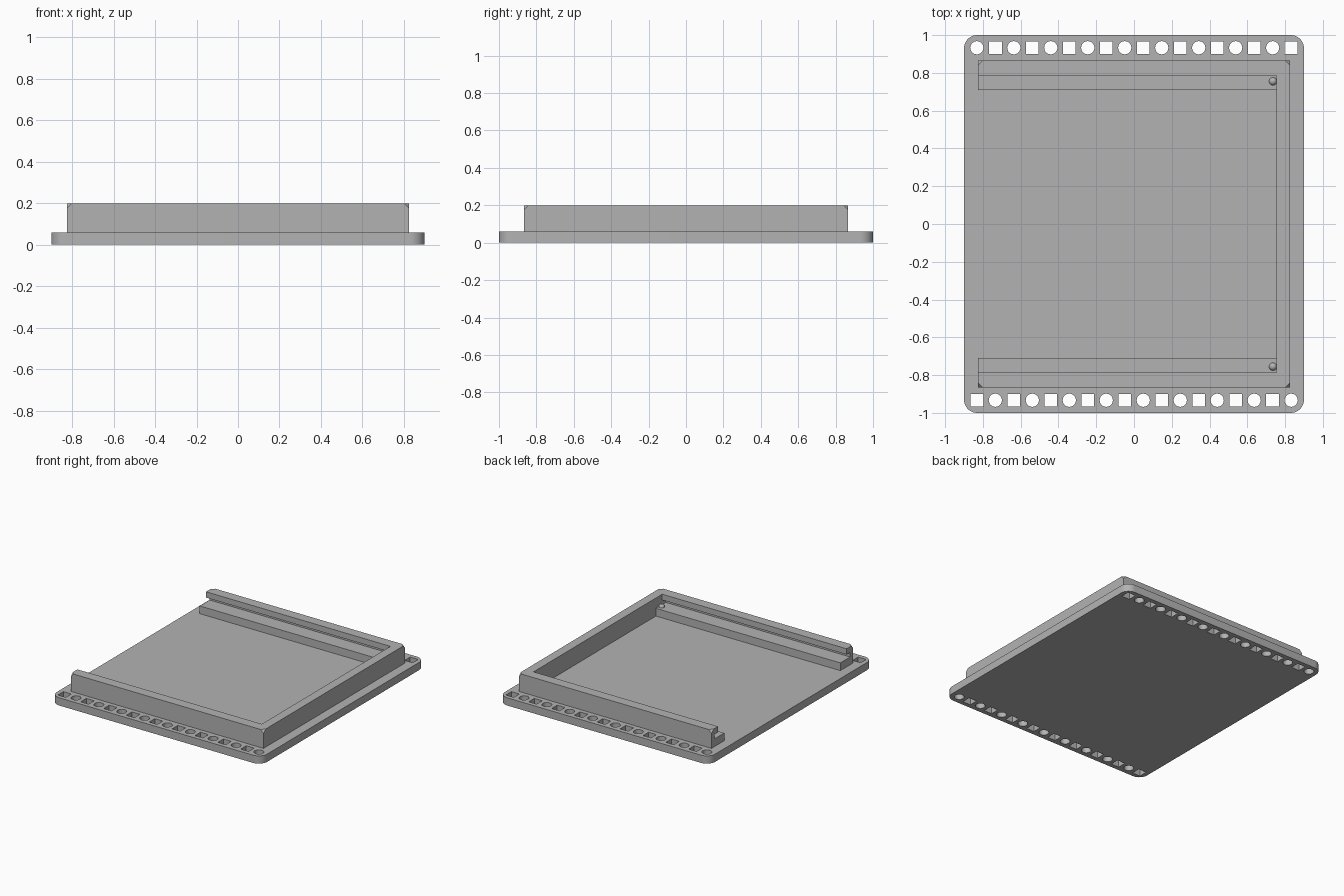
import bpy, bmesh, math
from mathutils import Matrix, Vector

cube = bpy.data.objects.get("Cube")
if cube:
    bpy.data.objects.remove(cube, do_unlink=True)

grey = bpy.data.materials.new("plain grey")
grey.use_nodes = True
colour = (0.45, 0.45, 0.45, 1)
grey.diffuse_color = colour
grey.node_tree.nodes["Principled BSDF"].inputs["Base Color"].default_value = colour


def make_object(name, bm):
    bmesh.ops.recalc_face_normals(bm, faces=bm.faces[:])
    mesh = bpy.data.meshes.new(name)
    bm.to_mesh(mesh)
    bm.free()
    mesh.materials.append(grey)
    obj = bpy.data.objects.new(name, mesh)
    bpy.context.collection.objects.link(obj)
    return obj


def prism(bm, points, direction):
    face = bm.faces.new([bm.verts.new(p) for p in points])
    new = bmesh.ops.extrude_face_region(bm, geom=[face])["geom"]
    bmesh.ops.translate(bm, vec=direction,
                        verts=[v for v in new if isinstance(v, bmesh.types.BMVert)])


def arc(cx, cy, z, radius, start, sweep, steps):
    return [Vector((cx + radius * math.cos(start + sweep * i / steps),
                    cy + radius * math.sin(start + sweep * i / steps), z))
            for i in range(steps)]


def cut(obj, cutter):
    cutter.hide_render = True
    mod = obj.modifiers.new("cut", 'BOOLEAN')
    mod.operation, mod.solver, mod.object = 'DIFFERENCE', 'EXACT', cutter
    select(obj)
    bpy.ops.object.modifier_apply(modifier=mod.name)
    bpy.data.objects.remove(cutter, do_unlink=True)


def select(obj):
    bpy.ops.object.select_all(action='DESELECT')
    obj.select_set(True)
    bpy.context.view_layer.objects.active = obj


# Base plate with rounded corners
HALF_X, HALF_Y, PLATE_Z, CORNER = 0.9, 1.0, 0.06, 0.07
outline = []
for i, (sx, sy) in enumerate([(1, 1), (-1, 1), (-1, -1), (1, -1)]):
    outline += arc(sx * (HALF_X - CORNER), sy * (HALF_Y - CORNER), 0, CORNER,
                   i * math.pi / 2, math.pi / 2, 10)
    end = (i + 1) * math.pi / 2
    outline.append(Vector((sx * (HALF_X - CORNER) + CORNER * math.cos(end),
                           sy * (HALF_Y - CORNER) + CORNER * math.sin(end), 0)))
bm = bmesh.new()
prism(bm, outline, (0, 0, PLATE_Z))
plate = make_object("base_plate", bm)

# Alternating round and square holes along both long edges
bm = bmesh.new()
COUNT, REACH = 18, 0.832
for row, y in enumerate((0.933, -0.933)):
    for i in range(COUNT):
        x = -REACH + 2 * REACH * i / (COUNT - 1)
        if (i + row) % 2 == 0:
            ring = arc(x, y, -0.05, 0.035, 0, math.tau, 24)
        else:
            ring = arc(x, y, -0.05, 0.034 * math.sqrt(2), math.pi / 4, math.tau, 4)
        prism(bm, ring, (0, 0, 0.2))
cut(plate, make_object("hole_cutter", bm))
select(plate)
bpy.ops.object.shade_smooth_by_angle(angle=math.radians(30))

# Raised three-sided frame with clipped top corners
FRAME_X, FRAME_Y, TOP = 0.825, 0.866, 0.2
bm = bmesh.new()
bmesh.ops.create_cube(bm, size=1, matrix=Matrix.Translation((0, 0, (TOP + PLATE_Z) / 2))
                      @ Matrix.Diagonal((2 * FRAME_X, 2 * FRAME_Y, TOP - PLATE_Z, 1)))
bmesh.ops.bevel(bm, geom=[v for v in bm.verts if v.co.z > 0.15], offset=0.025,
                segments=1, affect='VERTICES')
frame = make_object("slotted_frame", bm)

# Cavity leaves a ledge, a slot and an overhanging lip on each rail
half = [(0.71, 0.03), (0.71, 0.12), (0.83, 0.12),
        (0.83, 0.155), (0.787, 0.155), (0.787, 0.3)]
profile = half + [(-y, z) for y, z in reversed(half)]
bm = bmesh.new()
prism(bm, [(-1, y, z) for y, z in profile], (1.755, 0, 0))
cut(frame, make_object("cavity_cutter", bm))

# Small locating bumps on the ledges
for name, side in (("back_bump", 1), ("front_bump", -1)):
    bm = bmesh.new()
    bmesh.ops.create_uvsphere(bm, u_segments=20, v_segments=12, radius=0.021,
                              matrix=Matrix.Translation((0.736, side * 0.755, 0.12)))
    select(make_object(name, bm))
    bpy.ops.object.shade_smooth()
